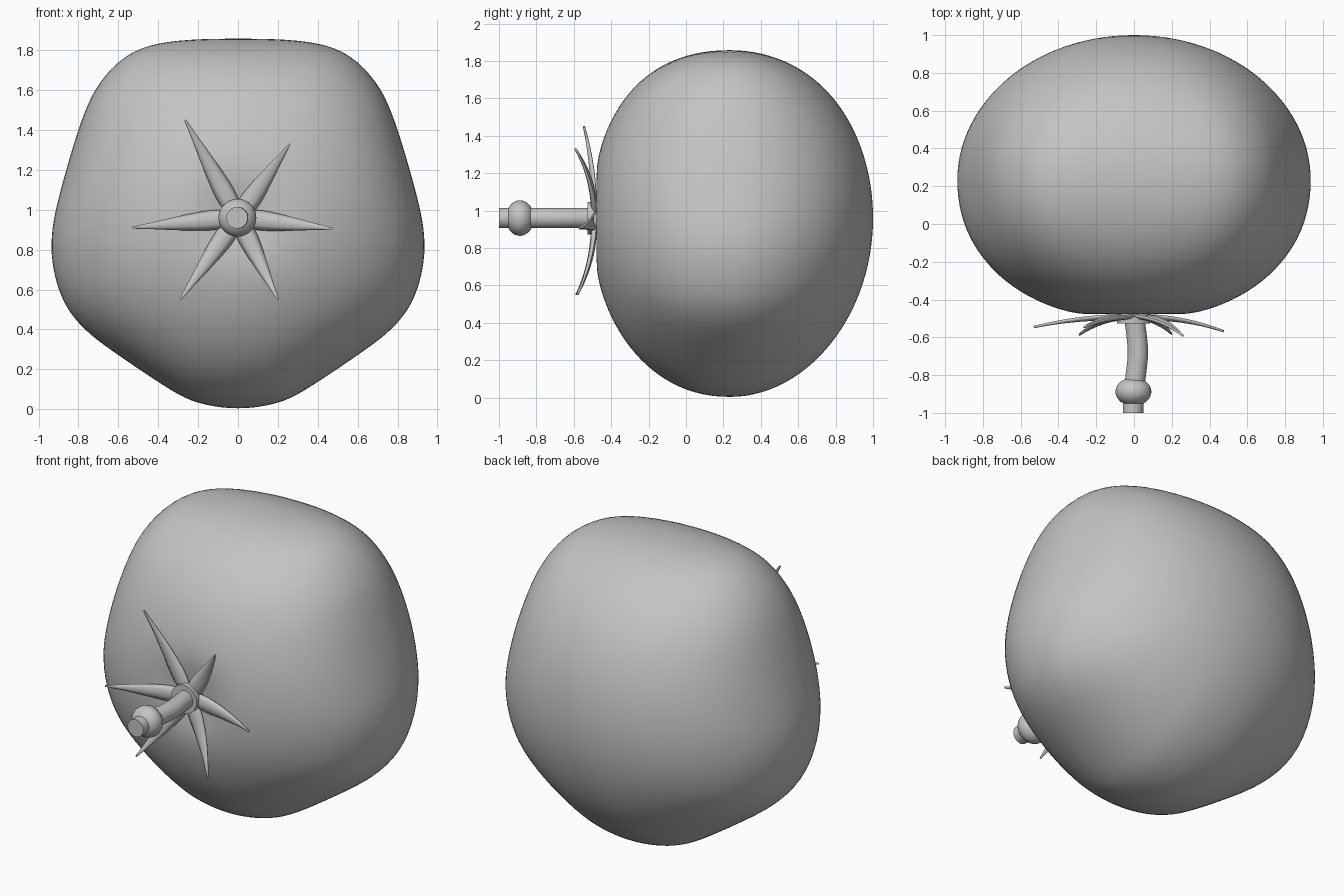
import bpy, bmesh, math
from mathutils import Vector

if "Cube" in bpy.data.objects:
    bpy.data.objects.remove(bpy.data.objects["Cube"])

CZ = 0.96  # height of the fruit's axis, which runs along y

grey = bpy.data.materials.new("plain grey")
grey.diffuse_color = (0.55, 0.55, 0.55, 1)
grey.use_nodes = True
grey.node_tree.nodes["Principled BSDF"].inputs["Base Color"].default_value = grey.diffuse_color


def spline(pts, n):
    """Catmull-Rom through pts[1:-1], n steps per span (end points guide only)."""
    out = []
    for i in range(1, len(pts) - 2):
        a, b, c, d = (Vector(p) for p in pts[i - 1:i + 3])
        for k in range(n):
            t = k / n
            out.append(0.5 * (2 * b + (c - a) * t + (2 * a - 5 * b + 4 * c - d) * t * t
                              + (3 * b - a - 3 * c + d) * t ** 3))
    out.append(Vector(pts[-2]))
    return out


def finish(name, bm, angle=40):
    bmesh.ops.recalc_face_normals(bm, faces=bm.faces)
    me = bpy.data.meshes.new(name)
    bm.to_mesh(me)
    bm.free()
    ob = bpy.data.objects.new(name, me)
    bpy.context.collection.objects.link(ob)
    me.materials.append(grey)
    bpy.ops.object.select_all(action='DESELECT')
    ob.select_set(True)
    bpy.context.view_layer.objects.active = ob
    bpy.ops.object.shade_smooth_by_angle(angle=math.radians(angle))
    return ob


def loft(bm, rings):
    """Skin closed rings of equal length; a one-point ring becomes a pole."""
    vs = [[bm.verts.new(p) for p in r] for r in rings]
    for a, b in zip(vs, vs[1:]):
        n = max(len(a), len(b))
        for i in range(n):
            j = (i + 1) % n
            if len(a) == 1:
                bm.faces.new((a[0], b[i], b[j]))
            elif len(b) == 1:
                bm.faces.new((a[i], b[0], a[j]))
            else:
                bm.faces.new((a[i], b[i], b[j], a[j]))
    for r in (vs[0], vs[-1]):
        if len(r) > 2:
            bm.faces.new(r)


# Fruit section: five soft lobes, mirrored in x and smoothed
half = [(0, 0), (.21, .032), (.36, .11), (.62, .285), (.77, .4), (.89, .56),
        (.945, .84), (.875, 1.15), (.785, 1.45), (.695, 1.64), (.53, 1.797),
        (.3, 1.85), (0, 1.858)]
mirror = lambda p: (-p[0], p[1])
right = spline([mirror(half[1])] + half + [mirror(half[-2])], 5)
section = right + [Vector((-p.x, p.y)) for p in reversed(right[1:-1])]
for _ in range(6):
    n = len(section)
    section = [section[i] * .5 + (section[i - 1] + section[(i + 1) % n]) * .25 for i in range(n)]
section = [p - Vector((0, CZ)) for p in section]

# Fruit: lobes fade to a circle at the poles; dimpled front, elliptical back
ROUND = .94
STEPS = 56
rings = []
for k in range(STEPS + 1):
    a = math.pi * (k / STEPS - .5)
    if a < 0:
        e = 2 / 2.15
        f = max(math.cos(a), 0) ** e
        y = .235 - .742 * (-math.sin(a)) ** e + .055 * math.exp(-(f / .2) ** 2)
    else:
        f, y = math.cos(a), .235 + .765 * math.sin(a)
    if k in (0, STEPS):
        rings.append([(0, y, CZ)])
    else:
        ring = []
        for s in section:
            p = s * f * (f ** 3 + (1 - f ** 3) * ROUND / s.length)
            ring.append((p.x, y, CZ + p.y))
        rings.append(ring)
bm = bmesh.new()
loft(bm, rings)
finish("fruit", bm, 80)

# Sepals: six arched, tapering leaves curling away from the fruit (tip x, y, z)
tips = [(.26, -.59, 1.33), (-.265, -.545, 1.45), (-.53, -.545, .91),
        (-.29, -.585, .55), (.2, -.58, .55), (.475, -.567, .905)]
widths = spline([(0, .036), (0, .038), (.2, .047), (.5, .034), (.8, .014), (1, .002), (1, .002)], 4)
for n, tip in enumerate(tips):
    d = Vector((tip[0], 0, tip[2] - CZ))
    side = Vector((d.z, 0, -d.x)).normalized()
    bm = bmesh.new()
    rows = []
    for t, w in widths:
        y = -.482 + (tip[1] + .482) * t ** 2
        mid = d * (.06 + .94 * t) + Vector((0, y, CZ))
        rows.append([bm.verts.new(mid + side * w * u + Vector((0, -.4 * w * (1 - u * u), 0)))
                     for u in (-1, -.5, 0, .5, 1)])
    for a, b in zip(rows, rows[1:]):
        for i in range(4):
            bm.faces.new((a[i], a[i + 1], b[i + 1], b[i]))
    ob = finish("sepal_%d" % (n + 1), bm, 50)
    mod = ob.modifiers.new("thickness", 'SOLIDIFY')
    mod.thickness = .012
    mod.offset = 0


def turned(name, pts, seg=32):
    """Round part along y from (x offset, y, radius x/z) stations."""
    bm = bmesh.new()
    loft(bm, [[(x + r * math.cos(i * math.tau / seg), y, CZ + r * math.sin(i * math.tau / seg))
               for i in range(seg)] for x, y, r in pts])
    return finish(name, bm)


# Collar where the sepals meet
turned("collar", [(-.003, -.44, .087), (-.003, -.527, .087)])

# Gently bent stem
path = spline([(-.01, -.4), (-.003, -.47), (.015, -.6), (.02, -.7), (.004, -.85),
               (-.005, -1), (-.005, -1.1)], 6)
turned("stem", [(p.x, p.y, .054) for p in path])

# Swollen knuckle near the end of the stem
turned("stem_knuckle", [(-.003, -.888 + .075 * math.cos(a), max(.095 * math.sin(a), .001))
                        for a in (i * math.pi / 16 for i in range(17))])
